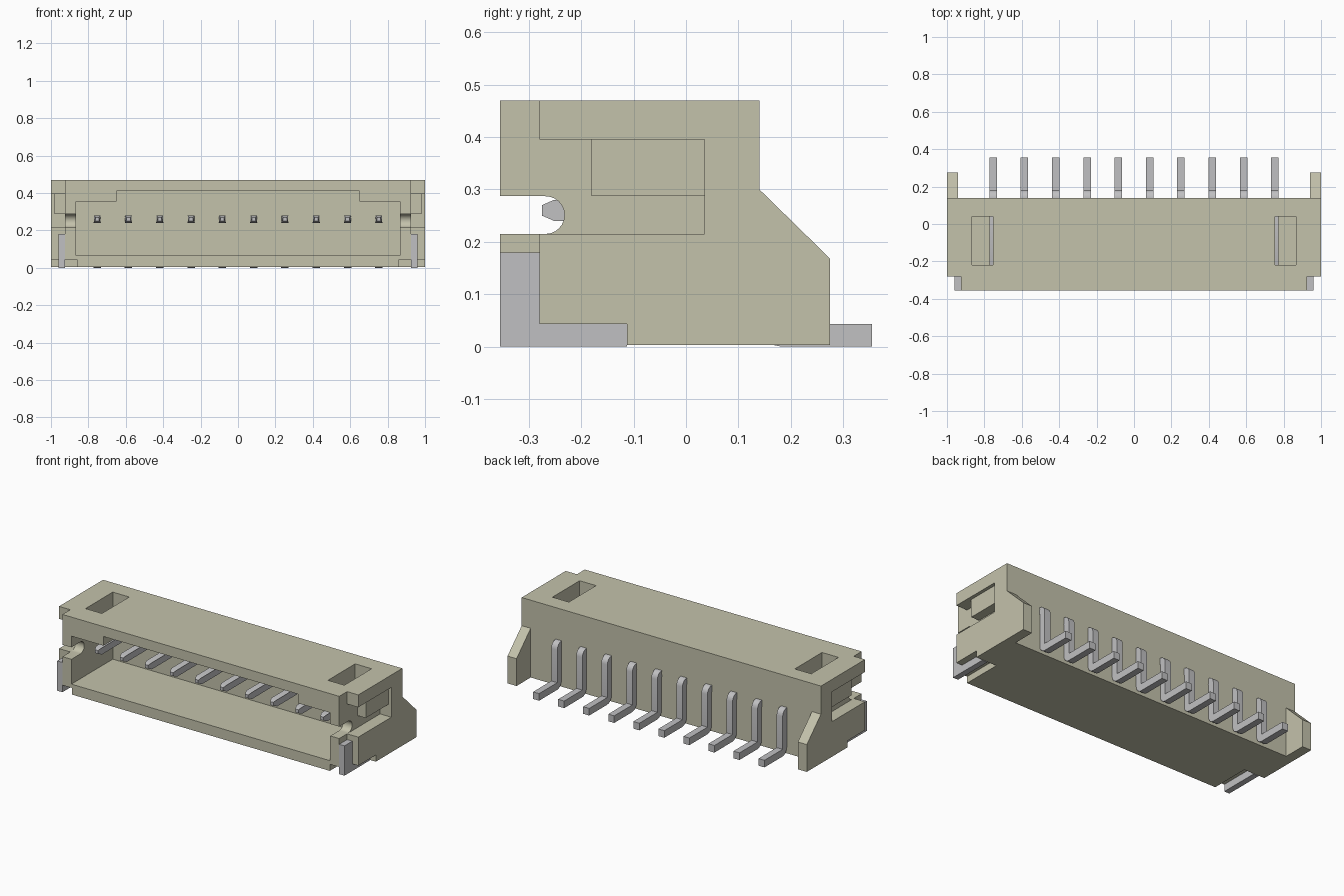
import bpy, bmesh, math

old = bpy.data.objects.get("Cube")
if old:
    bpy.data.objects.remove(old, do_unlink=True)


def material(name, rgb, metallic=0.0):
    m = bpy.data.materials.new(name)
    m.use_nodes = True
    m.diffuse_color = (*rgb, 1)
    m.node_tree.nodes["Principled BSDF"].inputs["Base Color"].default_value = (*rgb, 1)
    return m


beige = material("beige plastic", (0.55, 0.54, 0.41))
silver = material("silver metal", (0.53, 0.53, 0.54))


def prism(name, profile, x0, x1, mat):
    """Extrude a (y, z) profile from x0 to x1."""
    bm = bmesh.new()
    face = bm.faces.new([bm.verts.new((x0, y, z)) for y, z in profile])
    ext = bmesh.ops.extrude_face_region(bm, geom=[face])
    verts = [g for g in ext["geom"] if isinstance(g, bmesh.types.BMVert)]
    bmesh.ops.translate(bm, verts=verts, vec=(x1 - x0, 0, 0))
    bmesh.ops.recalc_face_normals(bm, faces=bm.faces)
    mesh = bpy.data.meshes.new(name)
    bm.to_mesh(mesh)
    bm.free()
    mesh.materials.append(mat)
    ob = bpy.data.objects.new(name, mesh)
    bpy.context.collection.objects.link(ob)
    return ob


def rect(y0, y1, z0, z1):
    return [(y0, z0), (y1, z0), (y1, z1), (y0, z1)]


def arc(cy, cz, r, a0, a1, n):
    angles = [math.radians(a0 + (a1 - a0) * i / n) for i in range(n + 1)]
    return [(cy + r * math.cos(a), cz + r * math.sin(a)) for a in angles]


def activate(ob):
    bpy.ops.object.select_all(action='DESELECT')
    ob.select_set(True)
    bpy.context.view_layer.objects.active = ob


def cut(target, profile, x0, x1, mirror=False):
    """Subtract a prism, and its mirror image if asked."""
    spans = [(x0, x1)] + ([(-x1, -x0)] if mirror else [])
    for a, b in spans:
        cutter = prism("cutter", profile, a, b, beige)
        cutter.hide_render = True
        mod = target.modifiers.new("cut", 'BOOLEAN')
        mod.operation, mod.solver, mod.object = 'DIFFERENCE', 'EXACT', cutter
        activate(target)
        bpy.ops.object.modifier_apply(modifier=mod.name)
        bpy.data.objects.remove(cutter, do_unlink=True)


# Housing: side silhouette, with the back cut away between the two ears
housing = prism("housing", [(-0.355, 0.003), (0.275, 0.003), (0.275, 0.168),
                            (0.14, 0.30), (0.14, 0.47), (-0.355, 0.47)], -1, 1, beige)
cut(housing, rect(0.14, 0.5, -0.1, 0.6), -0.94, 0.94)

# Front cavity: wide lower part and narrower raised part
cut(housing, rect(-0.5, 0.04, 0.065, 0.355), -0.865, 0.865)
cut(housing, rect(-0.5, 0.04, 0.30, 0.41), -0.65, 0.65)

# Roof windows
cut(housing, rect(-0.22, 0.04, 0.30, 0.6), 0.755, 0.865, True)

# Front corner notches joined with the side recesses, leaving a latch block
cut(housing, [(-0.5, -0.1), (-0.28, -0.1), (-0.28, 0.215), (0.035, 0.215),
              (0.035, 0.287), (-0.18, 0.287), (-0.18, 0.395), (-0.28, 0.395),
              (-0.28, 0.6), (-0.5, 0.6)], 0.925, 1.1, True)
cut(housing, rect(-0.2, 0.035, 0.27, 0.395), 0.98, 1.1, True)

# Round-ended slots through the side walls
slot = [(-0.5, 0.215)] + arc(-0.268, 0.251, 0.036, -90, 90, 12) + [(-0.5, 0.287)]
cut(housing, slot, 0.8, 0.95, True)

# Clearance under the corners for the anchor feet
cut(housing, rect(-0.5, -0.113, -0.1, 0.043), 0.862, 1.1, True)
activate(housing)
bpy.ops.object.shade_smooth_by_angle(angle=math.radians(25))

# Anchor tabs: L-shaped plates on both sides
tab = [(-0.355, 0), (-0.113, 0), (-0.113, 0.043), (-0.28, 0.043),
       (-0.28, 0.18), (-0.355, 0.18)]
prism("left_anchor_tab", tab, 0.925, 0.96, silver)
prism("right_anchor_tab", tab, -0.96, -0.925, silver)

# Contact pins: tapered tip, bend down behind the housing, foot to the rear
pin = ([(-0.275, 0.25), (-0.252, 0.24), (0.142, 0.24)]
       + arc(0.182, 0.04, 0.04, 180, 270, 4)
       + [(0.355, 0), (0.355, 0.043), (0.182, 0.043)]
       + arc(0.142, 0.24, 0.04, 0, 90, 4)
       + [(-0.252, 0.28), (-0.275, 0.27)])
for i in range(10):
    cx = -0.753 + i * 1.506 / 9
    ob = prism(f"contact_pin_{i + 1}", pin, cx - 0.02, cx + 0.02, silver)
    for v in ob.data.vertices:
        if v.co.y < -0.27:
            v.co.x = cx + (v.co.x - cx) * 0.5
    activate(ob)
    bpy.ops.object.shade_smooth_by_angle(angle=math.radians(25))
